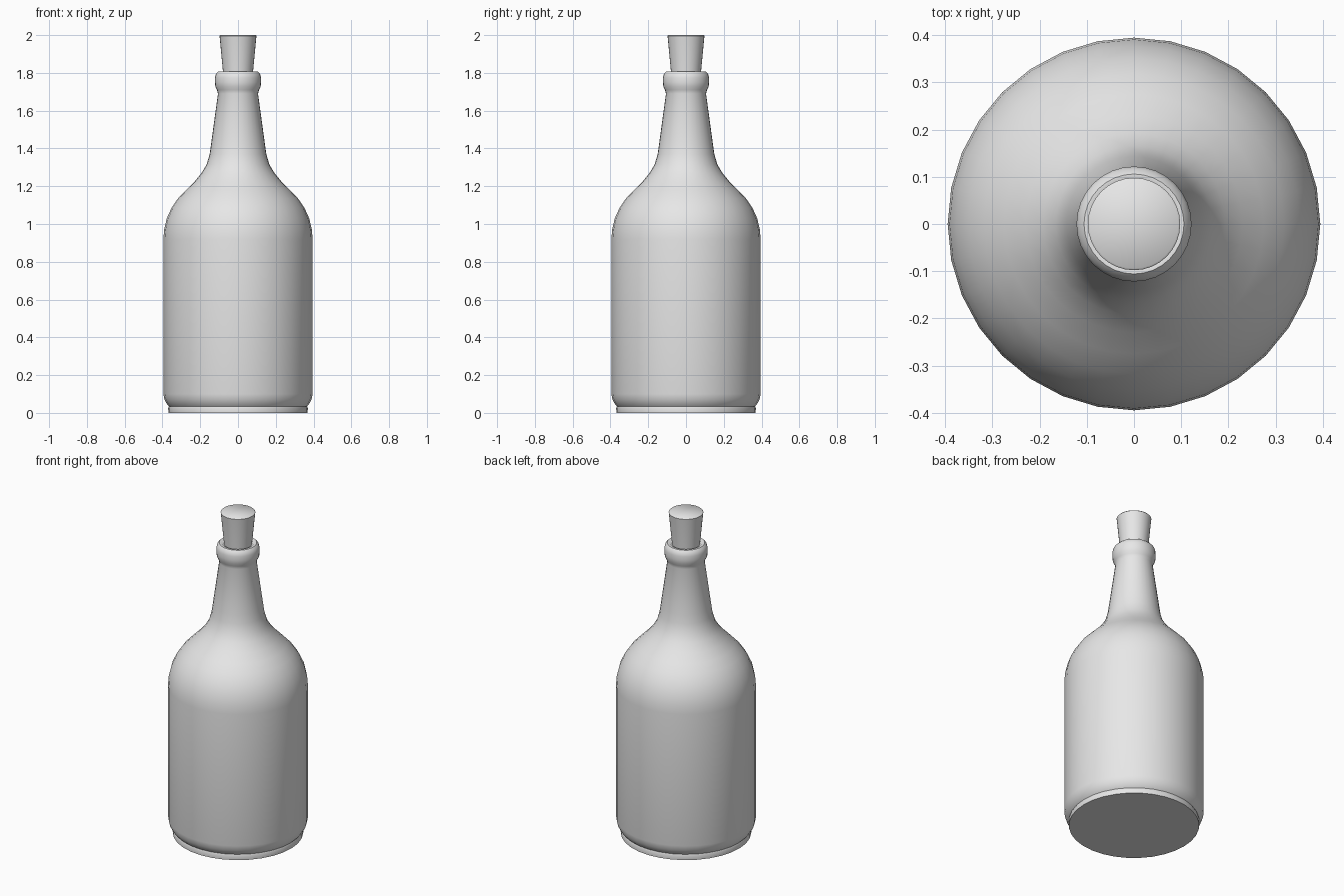
import bpy
import math

if "Cube" in bpy.data.objects:
    bpy.data.objects.remove(bpy.data.objects["Cube"], do_unlink=True)

SIDES = 32

# Single plain grey
grey = bpy.data.materials.new("plain_grey")
grey.use_nodes = True
colour = (0.8, 0.8, 0.8, 1)
grey.diffuse_color = colour
grey.node_tree.nodes["Principled BSDF"].inputs["Base Color"].default_value = colour


def lathe(name, profile, angle):
    """Spin a (radius, height) profile around z, with flat caps at both ends."""
    verts = [(r * math.cos(i * math.tau / SIDES), r * math.sin(i * math.tau / SIDES), z)
             for r, z in profile for i in range(SIDES)]
    faces = []
    for ring in range(len(profile) - 1):
        for i in range(SIDES):
            a, b = ring * SIDES + i, ring * SIDES + (i + 1) % SIDES
            faces.append((a, b, b + SIDES, a + SIDES))
    faces.append(tuple(reversed(range(SIDES))))
    faces.append(tuple(range(len(verts) - SIDES, len(verts))))
    mesh = bpy.data.meshes.new(name)
    mesh.from_pydata(verts, [], faces)
    mesh.materials.append(grey)
    obj = bpy.data.objects.new(name, mesh)
    bpy.context.collection.objects.link(obj)
    bpy.ops.object.select_all(action="DESELECT")
    obj.select_set(True)
    bpy.context.view_layer.objects.active = obj
    bpy.ops.object.shade_smooth_by_angle(angle=math.radians(angle))
    return obj


# Bottle: foot, body, shoulder, neck and rounded lip
foot = [(0.368, 0), (0.37, 0.025), (0.366, 0.035), (0.375, 0.045), (0.389, 0.07), (0.395, 0.1)]
shoulder = [(0.395, 0.92), (0.391, 0.97), (0.377, 1.03), (0.352, 1.085), (0.318, 1.135),
            (0.275, 1.18), (0.23, 1.225), (0.193, 1.27), (0.166, 1.315), (0.15, 1.37)]
neck = [(0.143, 1.42), (0.106, 1.69)]
lip = [(0.111, 1.71), (0.12, 1.727), (0.122, 1.75), (0.122, 1.775), (0.117, 1.795),
       (0.106, 1.807), (0.092, 1.807), (0.084, 1.8)]
lathe("bottle", foot + shoulder + neck + lip, 45)

# Tapered cork with a softened top edge
lathe("cork", [(0.072, 1.72), (0.08, 1.81), (0.097, 1.99), (0.098, 1.996), (0.094, 2.0)], 50)
